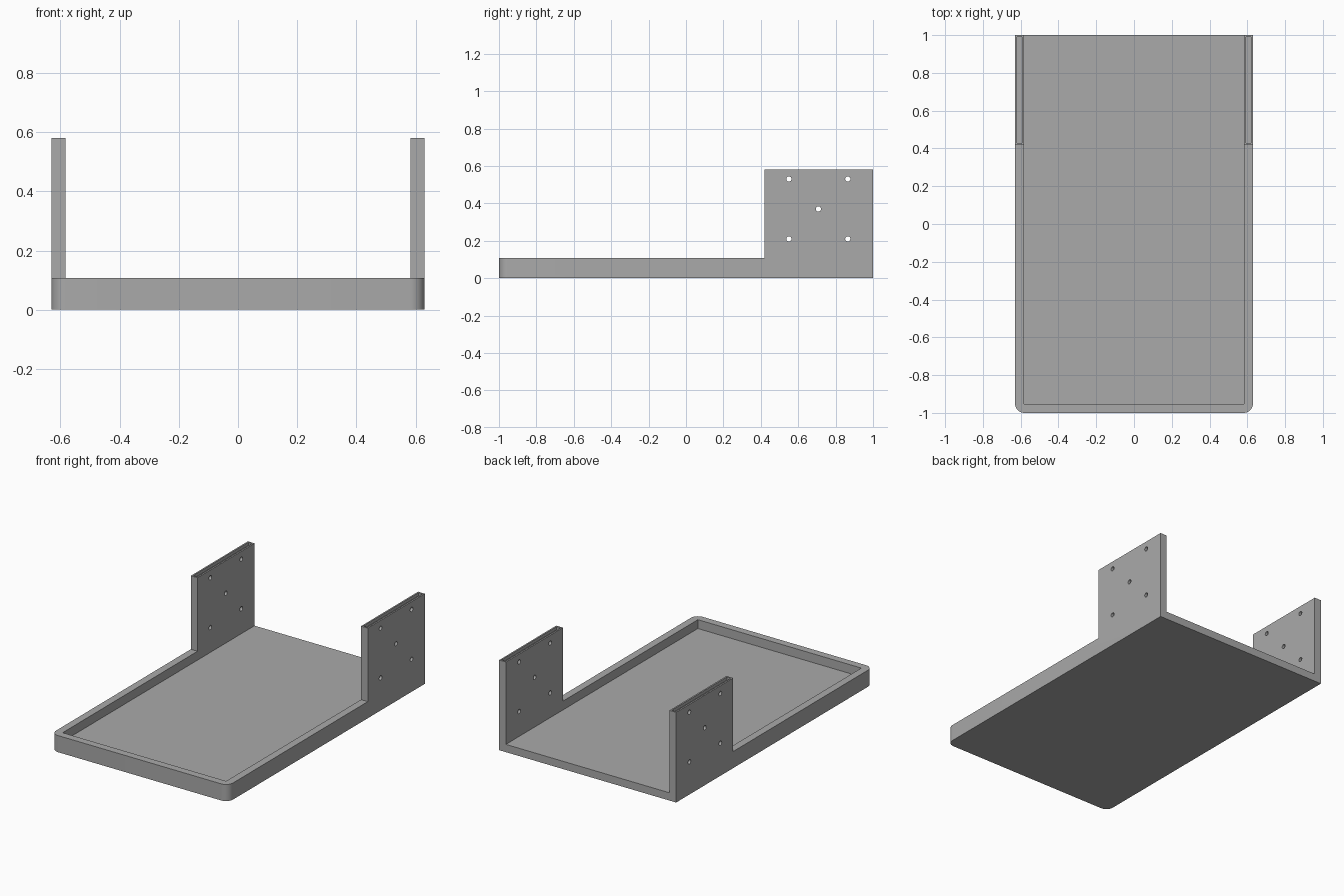
import bpy, bmesh, math
from mathutils import Matrix

if "Cube" in bpy.data.objects:
    bpy.data.objects.remove(bpy.data.objects["Cube"], do_unlink=True)

W, L, WALL = 0.63, 1.0, 0.048          # half width, half length, wall thickness
FLOOR, RIM, TOP = 0.05, 0.107, 0.58    # heights
PLATE_Y, RADIUS = 0.42, 0.05
SLOT_LIP, SLOT_DEPTH = 0.01, 0.02

gray = bpy.data.materials.new("plain gray")
gray.use_nodes = True
color = (0.4, 0.4, 0.4, 1)
gray.diffuse_color = color
gray.node_tree.nodes["Principled BSDF"].inputs["Base Color"].default_value = color


def make_object(name, bm):
    bmesh.ops.recalc_face_normals(bm, faces=bm.faces)
    mesh = bpy.data.meshes.new(name)
    bm.to_mesh(mesh)
    bm.free()
    mesh.materials.append(gray)
    obj = bpy.data.objects.new(name, mesh)
    bpy.context.collection.objects.link(obj)
    return obj


def add_box(bm, x0, x1, y0, y1, z0, z1):
    size = Matrix.Diagonal((x1 - x0, y1 - y0, z1 - z0, 1))
    center = Matrix.Translation(((x0 + x1) / 2, (y0 + y1) / 2, (z0 + z1) / 2))
    bmesh.ops.create_cube(bm, size=1, matrix=center @ size)


def cut(obj, name, bm):
    cutter = make_object(name, bm)
    cutter.hide_render = True
    mod = obj.modifiers.new(name, "BOOLEAN")
    mod.operation, mod.solver, mod.object = "DIFFERENCE", "EXACT", cutter
    bpy.context.view_layer.objects.active = obj
    bpy.ops.object.modifier_apply(modifier=mod.name)
    bpy.data.objects.remove(cutter, do_unlink=True)


# Full block with rounded front corners
bm = bmesh.new()
add_box(bm, -W, W, -L, L, 0, TOP)
corners = [e for e in bm.edges if all(v.co.y < 0 for v in e.verts)
           and abs(e.verts[0].co.z - e.verts[1].co.z) > 0.1]
bmesh.ops.bevel(bm, geom=corners, offset=RADIUS, segments=10, profile=0.5, affect="EDGES")
tray = make_object("tray_with_side_plates", bm)

# Space above the low rim, in front of the plates
bm = bmesh.new()
add_box(bm, -1, 1, -2, PLATE_Y, RIM, 1)
cut(tray, "rim_cutter", bm)

# Tray pocket, open at the back
bm = bmesh.new()
add_box(bm, WALL - W, W - WALL, WALL - L, 2, FLOOR, 1)
cut(tray, "pocket_cutter", bm)

# Slot along the top of each plate
bm = bmesh.new()
for side in (-1, 1):
    x0, x1 = sorted((side * (W - SLOT_LIP), side * (W - WALL + SLOT_LIP)))
    add_box(bm, x0, x1, PLATE_Y + SLOT_LIP, L - SLOT_LIP, TOP - SLOT_DEPTH, 1)
cut(tray, "slot_cutter", bm)

# Five screw holes through both plates
bm = bmesh.new()
for y, z in ((0.55, 0.53), (0.865, 0.53), (0.708, 0.37), (0.55, 0.21), (0.865, 0.21)):
    bmesh.ops.create_cone(bm, cap_ends=True, segments=24, radius1=0.014, radius2=0.014, depth=2,
                          matrix=Matrix.Translation((0, y, z)) @ Matrix.Rotation(math.pi / 2, 4, "Y"))
cut(tray, "hole_cutter", bm)

bpy.ops.object.select_all(action="DESELECT")
tray.select_set(True)
bpy.context.view_layer.objects.active = tray
bpy.ops.object.shade_smooth_by_angle(angle=math.radians(30))
